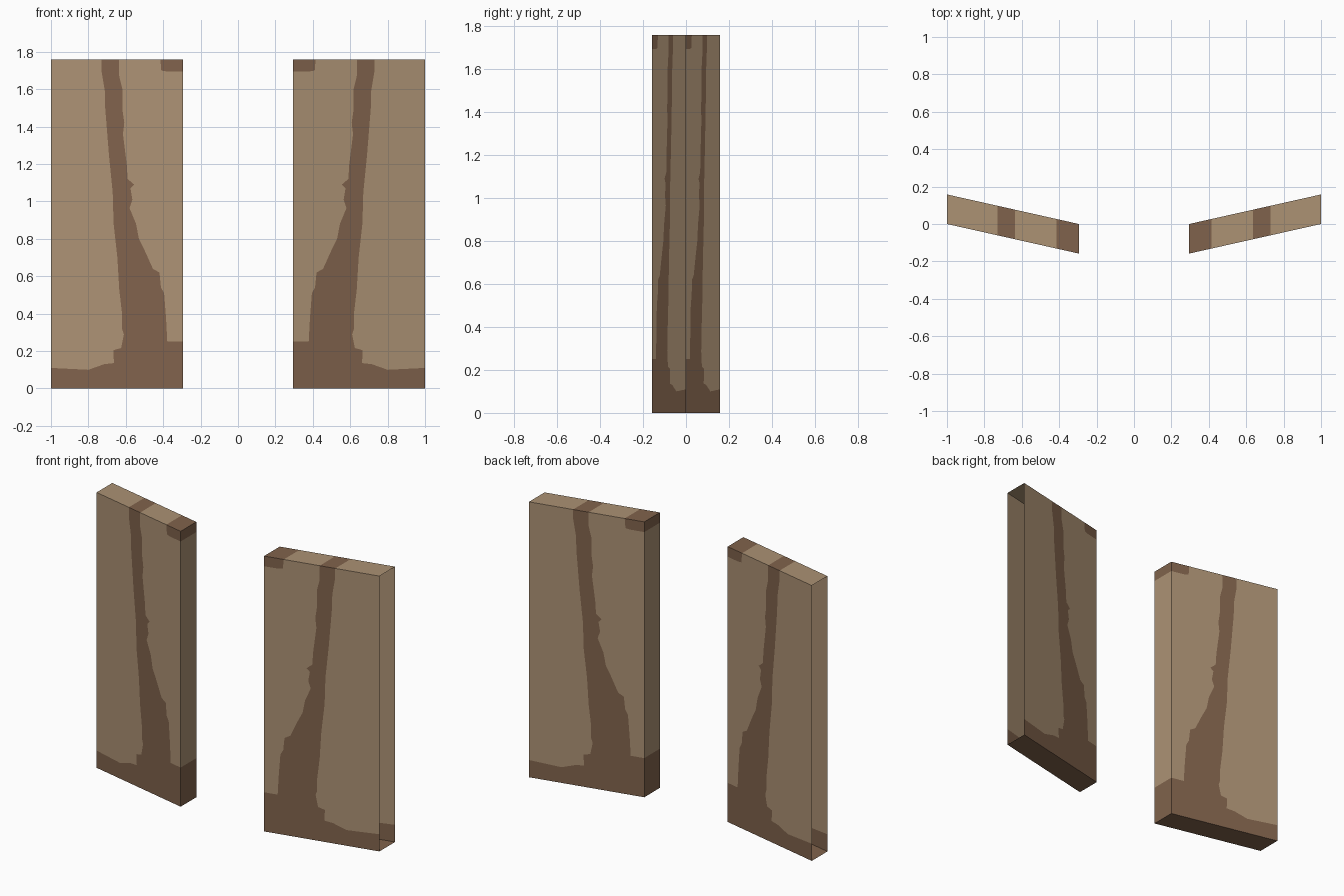
import bpy, bmesh

if "Cube" in bpy.data.objects:
    bpy.data.objects.remove(bpy.data.objects["Cube"])

X0, X1, H, T = 0.295, 1.0, 1.76, 0.158   # inner edge, outer edge, height, thickness


def material(name, rgb):
    m = bpy.data.materials.new(name)
    m.diffuse_color = (*rgb, 1)
    m.use_nodes = True
    m.node_tree.nodes["Principled BSDF"].inputs["Base Color"].default_value = m.diffuse_color
    return m


tan = material("light_wood", (0.412, 0.287, 0.175))
brown = material("dark_wood", (0.216, 0.124, 0.072))

# edge of the dark stain nearest the gap, bottom to top (x, z)
inner_line = [(X0, .25), (.378, .25), (.385, .38), (.395, .51), (.412, .54), (.42, .62),
              (.455, .64), (.50, .74), (.53, .80), (.545, .88), (.58, .965), (.565, 1.01),
              (.575, 1.07), (.555, 1.09), (.59, 1.12), (.595, 1.20), (.615, 1.36),
              (.608, 1.42), (.618, 1.49), (.618, 1.60), (.635, 1.67), (.635, H)]
# dark corner patch at the top
corner_line = [(.415, H), (.41, 1.70), (.38, 1.695), (X0, 1.695)]
# edge of the dark stain furthest from the gap, top to bottom
outer_line = [(.73, H), (.73, 1.70), (.712, 1.59), (.71, 1.50), (.69, 1.25), (.67, 1.05),
              (.665, .88), (.645, .70), (.635, .53), (.62, .40), (.62, .32), (.61, .29),
              (.625, .216), (.667, .205), (.663, .136), (.715, .13), (.80, .10), (X1, .11)]

# colour regions of a panel, counter-clockwise seen from the front
regions = [
    (inner_line + corner_line, 0),
    (corner_line[::-1] + [(X0, H)], 1),
    ([(X0, 0), (X1, 0)] + outer_line[::-1] + inner_line[::-1], 1),
    (outer_line + [(X1, H)], 0),
]


def panel(name, side):
    bm = bmesh.new()
    cache = {}

    def vert(p, back):
        if (p, back) not in cache:
            y = (p[0] - X1) * T / (X1 - X0) + back * T
            cache[p, back] = bm.verts.new((side * p[0], y, p[1]))
        return cache[p, back]

    def face(verts, mat):
        f = bm.faces.new(verts if side > 0 else verts[::-1])
        f.material_index = mat

    for loop, mat in regions:
        face([vert(p, 0) for p in loop], mat)             # front
        face([vert(p, 1) for p in loop[::-1]], mat)       # back
        # rim: top, bottom and gap end take the region colour, outer end stays open
        for a, b in zip(loop, loop[1:] + loop[:1]):
            on_rim = (a[1] == b[1] and a[1] in (0, H)) or a[0] == b[0] == X0
            if on_rim:
                face([vert(b, 0), vert(a, 0), vert(a, 1), vert(b, 1)], mat)

    me = bpy.data.meshes.new(name)
    bm.to_mesh(me)
    bm.free()
    me.materials.append(tan)
    me.materials.append(brown)
    ob = bpy.data.objects.new(name, me)
    bpy.context.collection.objects.link(ob)


panel("right_panel", 1)
panel("left_panel", -1)
